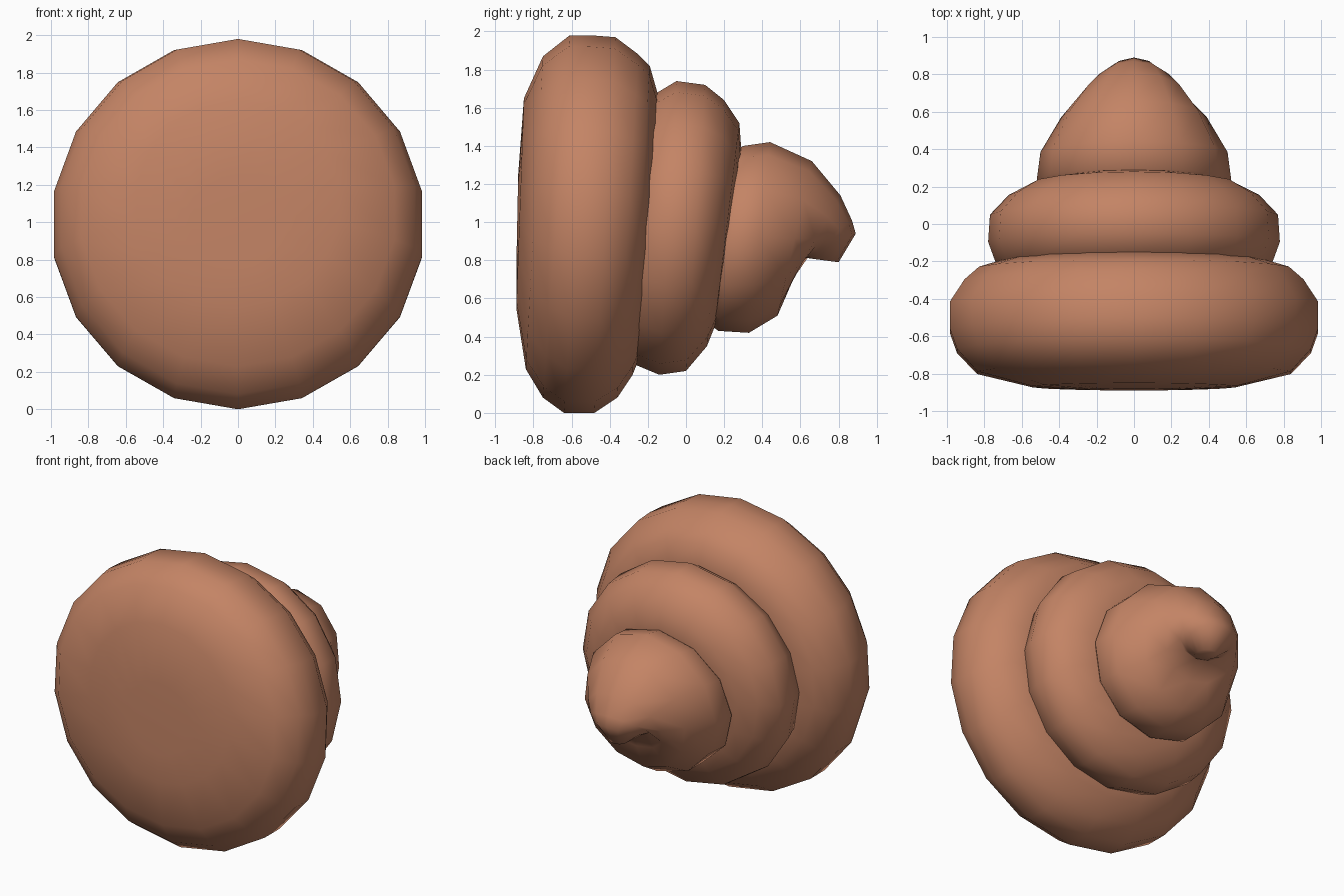
import bpy, bmesh
from math import sin, cos, tau

cube = bpy.data.objects.get("Cube")
if cube:
    bpy.data.objects.remove(cube, do_unlink=True)

# Single flat colour
clay = bpy.data.materials.new("clay_brown")
clay.use_nodes = True
colour = (0.55, 0.23, 0.13, 1)
clay.diffuse_color = colour
clay.node_tree.nodes["Principled BSDF"].inputs["Base Color"].default_value = colour


def loft(name, rings, sides):
    """Skin tilted elliptical rings: (top y, top z, bottom y, bottom z, half width)."""
    bm = bmesh.new()
    loops = []
    for ty, tz, by, bz, width in rings:
        loop = []
        for i in range(sides):
            a = tau * i / sides
            t = (1 + cos(a)) / 2
            loop.append(bm.verts.new((width * sin(a), by + (ty - by) * t, bz + (tz - bz) * t)))
        loops.append(loop)
    for lower, upper in zip(loops, loops[1:]):
        for i in range(sides):
            j = (i + 1) % sides
            bm.faces.new((lower[i], lower[j], upper[j], upper[i]))
    bm.faces.new(loops[0])
    bm.faces.new(loops[-1])
    bmesh.ops.recalc_face_normals(bm, faces=bm.faces)
    for face in bm.faces:
        face.smooth = True
    mesh = bpy.data.meshes.new(name)
    bm.to_mesh(mesh)
    bm.free()
    mesh.materials.append(clay)
    obj = bpy.data.objects.new(name, mesh)
    bpy.context.collection.objects.link(obj)
    return obj


# Wide bottom coil with a nearly flat front
loft("base_coil", [
    (-0.88, 1.25, -0.89, 0.75, 0.25),
    (-0.85, 1.65, -0.89, 0.55, 0.55),
    (-0.75, 1.87, -0.84, 0.23, 0.85),
    (-0.61, 1.98, -0.75, 0.08, 0.96),
    (-0.50, 1.98, -0.64, 0.00, 1.00),
    (-0.37, 1.97, -0.48, 0.00, 1.00),
    (-0.25, 1.88, -0.36, 0.08, 0.92),
    (-0.19, 1.82, -0.28, 0.20, 0.84),
    (-0.15, 1.68, -0.24, 0.30, 0.70),
    (-0.17, 1.45, -0.24, 0.50, 0.50),
], 18)

# Middle coil
loft("middle_coil", [
    (-0.25, 1.58, -0.36, 0.34, 0.64),
    (-0.15, 1.68, -0.26, 0.25, 0.74),
    (-0.05, 1.74, -0.14, 0.20, 0.78),
    (0.10, 1.72, 0.00, 0.22, 0.77),
    (0.20, 1.64, 0.11, 0.35, 0.67),
    (0.28, 1.52, 0.15, 0.45, 0.55),
    (0.29, 1.38, 0.17, 0.55, 0.42),
], 16)

# Top coil tapering into a drooping tip
loft("curled_tip", [
    (0.20, 1.34, 0.10, 0.48, 0.45),
    (0.30, 1.40, 0.17, 0.43, 0.52),
    (0.44, 1.42, 0.33, 0.42, 0.50),
    (0.66, 1.32, 0.48, 0.51, 0.39),
    (0.81, 1.14, 0.55, 0.68, 0.28),
    (0.87, 1.01, 0.61, 0.82, 0.21),
    (0.89, 0.94, 0.62, 0.815, 0.16),
    (0.80, 0.79, 0.65, 0.81, 0.07),
], 12)
